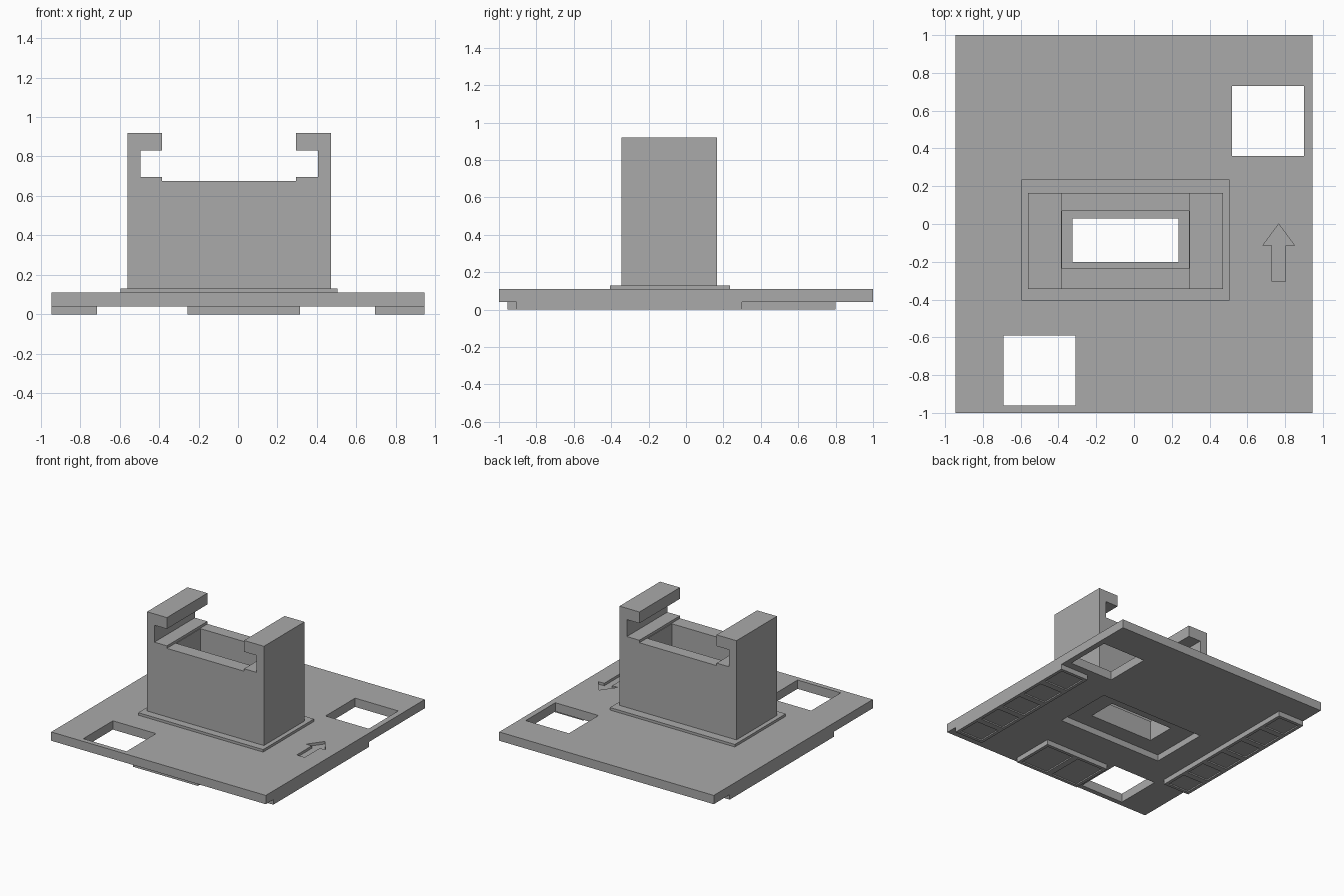
import bpy
import bmesh

cube = bpy.data.objects.get("Cube")
if cube:
    bpy.data.objects.remove(cube)

grey = bpy.data.materials.new("plain_grey")
grey.use_nodes = True
grey.diffuse_color = (0.4, 0.4, 0.4, 1)
grey.node_tree.nodes["Principled BSDF"].inputs["Base Color"].default_value = (0.4, 0.4, 0.4, 1)


def prism(name, points, move):
    """Solid made by sweeping a closed 3D outline along a vector."""
    bm = bmesh.new()
    face = bm.faces.new([bm.verts.new(p) for p in points])
    swept = bmesh.ops.extrude_face_region(bm, geom=[face])["geom"]
    verts = [v for v in swept if isinstance(v, bmesh.types.BMVert)]
    bmesh.ops.translate(bm, verts=verts, vec=move)
    bmesh.ops.recalc_face_normals(bm, faces=bm.faces)
    mesh = bpy.data.meshes.new(name)
    bm.to_mesh(mesh)
    bm.free()
    mesh.materials.append(grey)
    obj = bpy.data.objects.new(name, mesh)
    bpy.context.collection.objects.link(obj)
    return obj


def box(name, x, y, z):
    outline = [(x[0], y[0], z[0]), (x[1], y[0], z[0]), (x[1], y[1], z[0]), (x[0], y[1], z[0])]
    return prism(name, outline, (0, 0, z[1] - z[0]))


def cut(obj, cutter):
    """Subtract the cutter from the part, then discard it."""
    cutter.hide_render = True
    mod = obj.modifiers.new("cut", 'BOOLEAN')
    mod.operation = 'DIFFERENCE'
    mod.solver = 'EXACT'
    mod.object = cutter
    bpy.context.view_layer.objects.active = obj
    bpy.ops.object.modifier_apply(modifier=mod.name)
    bpy.data.objects.remove(cutter)


def around(centre, half):
    return (centre - half, centre + half)


CX, CY = -0.045, -0.09          # centre of the tower
BASE, TOP, RIM = 0.04, 0.11, 0.13


def centre_hole():
    return box("hole_cutter", around(CX, 0.28), around(CY + 0.005, 0.115), (-0.1, 1.2))


# Base plate with two square windows, underside recess and centre hole
plate = box("base_plate", (-0.945, 0.945), (-1, 1), (BASE, TOP))
for x, y in ((0.71, 0.545), (-0.5, -0.775)):
    cut(plate, box("window_cutter", around(x, 0.19), around(y, 0.186), (-0.1, 0.3)))
cut(plate, box("recess_cutter", around(CX, 0.46), around(CY, 0.24), (-0.1, 0.09)))
cut(plate, centre_hole())

# Engraved direction arrow
half_arrow = [(0.035, -0.305), (0.035, -0.115), (0.085, -0.115)]
arrow = half_arrow + [(0, 0)] + [(-x, y) for x, y in reversed(half_arrow)]
cut(plate, prism("arrow_cutter", [(0.766 + x, y, TOP - 0.02) for x, y in arrow], (0, 0, 0.1)))

# Low flange around the foot of the tower
flange = box("tower_flange", around(CX, 0.55), around(CY + 0.005, 0.32), (TOP, RIM))
cut(flange, centre_hole())

# Tower with two facing hooks on top
half_profile = [(0.515, RIM), (0.515, 0.92), (0.34, 0.92), (0.34, 0.83),
                (0.45, 0.83), (0.45, 0.695), (0.34, 0.695), (0.34, 0.675)]
profile = half_profile + [(-x, z) for x, z in reversed(half_profile)]
tower = prism("hooked_tower", [(CX + x, CY - 0.255, z) for x, z in profile], (0, 0.51, 0))
cut(tower, box("pocket_cutter", around(CX, 0.335), (-0.235, 0.07), (0.25, 1.2)))
cut(tower, centre_hole())


# Underside pads, each with a row of shallow square pockets
def pad(name, x, y, columns, rows):
    obj = box(name, x, y, (0, BASE))
    dx, dy = (x[1] - x[0]) / columns, (y[1] - y[0]) / rows
    for i in range(columns):
        for j in range(rows):
            cx, cy = x[0] + (i + 0.5) * dx, y[0] + (j + 0.5) * dy
            cut(obj, box("pocket_cutter", around(cx, dx / 2 - 0.025),
                         around(cy, dy / 2 - 0.025), (-0.1, 0.01)))


pad("left_pad", (0.695, 0.945), (-0.905, 0.3), 1, 5)
pad("right_pad", (-0.945, -0.715), (-0.51, 0.8), 1, 6)
pad("front_pad", (-0.255, 0.315), (-0.955, -0.61), 2, 1)
